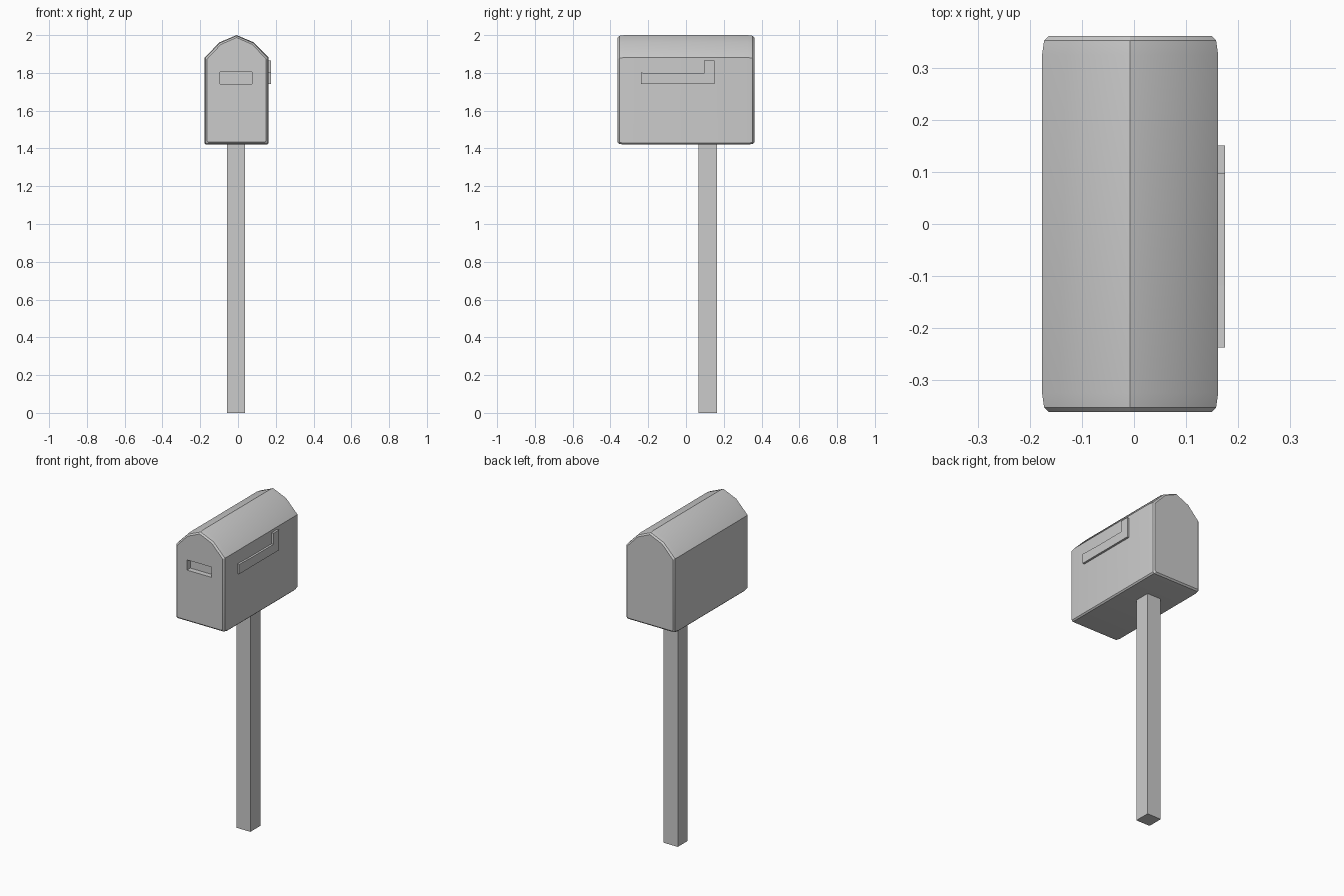
import bpy, bmesh, math

if "Cube" in bpy.data.objects:
    bpy.data.objects.remove(bpy.data.objects["Cube"])

CX, CZ = -0.0075, 1.71      # centre of the box cross-section
HW, HH = 0.1695, 0.29       # half width and half height


def make_object(name, bm):
    bmesh.ops.recalc_face_normals(bm, faces=bm.faces)
    mesh = bpy.data.meshes.new(name)
    bm.to_mesh(mesh)
    bm.free()
    obj = bpy.data.objects.new(name, mesh)
    bpy.context.collection.objects.link(obj)
    return obj


def loft(name, rings):
    """Skin a list of equal-length point rings and cap both ends."""
    bm = bmesh.new()
    loops = [[bm.verts.new(p) for p in ring] for ring in rings]
    n = len(loops[0])
    for a, b in zip(loops, loops[1:]):
        for i in range(n):
            j = (i + 1) % n
            bm.faces.new((a[i], a[j], b[j], b[i]))
    bm.faces.new(loops[0])
    bm.faces.new(loops[-1])
    return make_object(name, bm)


def box(name, x, y, z):
    rect = [(x[0], y[0]), (x[1], y[0]), (x[1], y[1]), (x[0], y[1])]
    return loft(name, [[(px, py, h) for px, py in rect] for h in z])


# Mailbox body: gabled profile with softly rounded front and back rims
half = [(0.1615, 1.42), (0.1695, 1.428), (0.1695, 1.881), (0.09, 1.962)]
profile = half + [(0, 2.0)] + [(-x, z) for x, z in reversed(half)]


def ring(y, inset):
    sx, sz = 1 - inset / HW, 1 - inset / HH
    return [(CX + x * sx, y, CZ + (z - CZ) * sz) for x, z in profile]


rim = [(0.362, 0.013), (0.353, 0.004), (0.325, 0.0)]
stations = [(-y, d) for y, d in rim] + [(y, d) for y, d in reversed(rim)]
body = loft("mailbox_body", [ring(y, d) for y, d in stations])

# Letter slot recessed into the front
cutter = box("slot_cutter", (-0.095, 0.074), (-0.45, -0.329), (1.741, 1.804))
cutter.hide_render = True
cut = body.modifiers.new("slot", 'BOOLEAN')
cut.operation = 'DIFFERENCE'
cut.solver = 'EXACT'
cut.object = cutter
bpy.context.view_layer.objects.active = body
body.select_set(True)
bpy.ops.object.modifier_apply(modifier=cut.name)
bpy.data.objects.remove(cutter, do_unlink=True)
bpy.ops.object.shade_smooth_by_angle(angle=math.radians(30))

# Signal flag lying along the right side
flag = [(-0.238, 1.741), (0.151, 1.741), (0.151, 1.865), (0.096, 1.865),
        (0.096, 1.797), (-0.118, 1.797), (-0.238, 1.801)]
loft("signal_flag", [[(x, y, z) for y, z in flag] for x in (0.155, 0.175)])

# Square post
box("post", (-0.058, 0.038), (0.066, 0.163), (0, 1.425))
